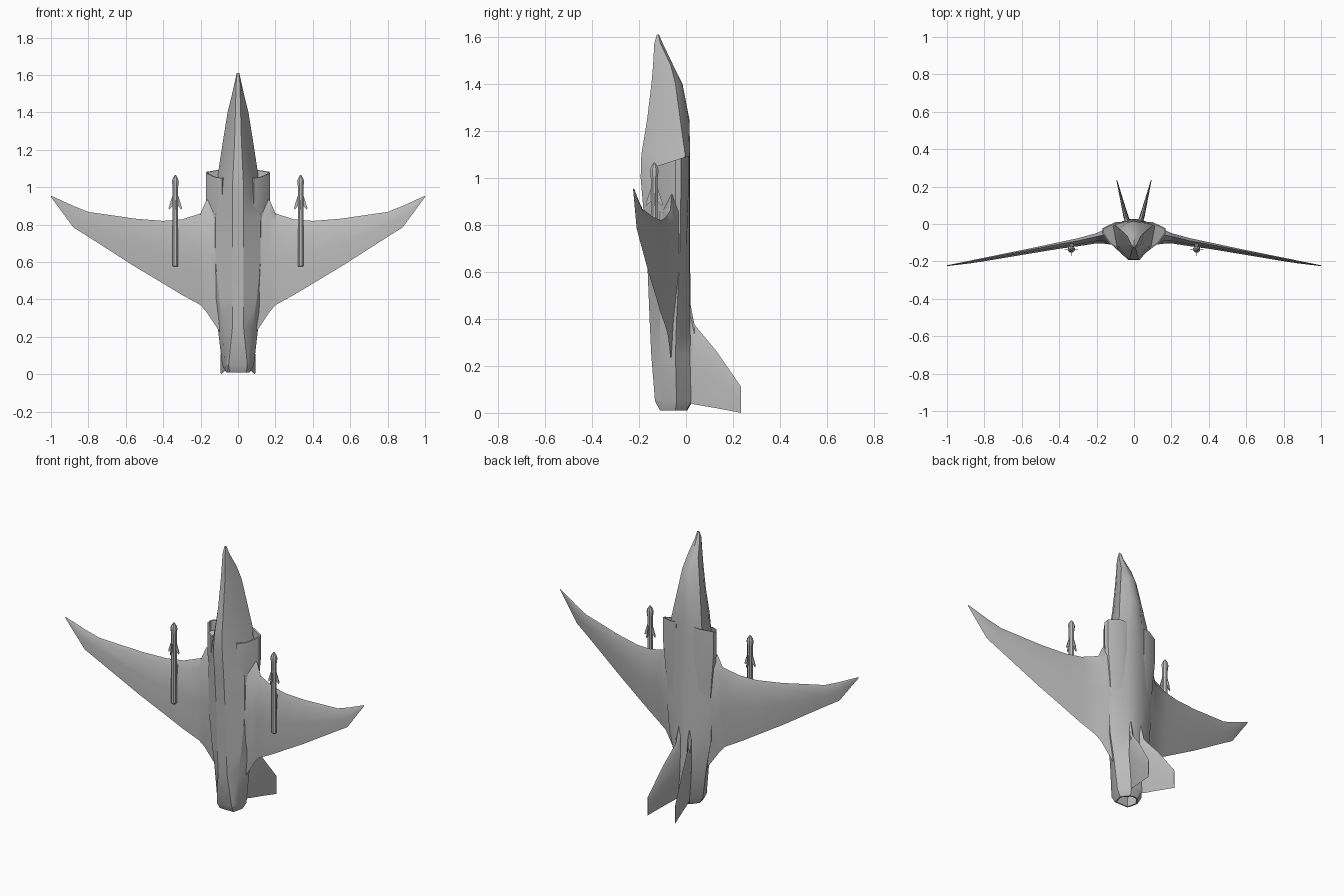
import bpy, bmesh, math
from mathutils import Vector

if "Cube" in bpy.data.objects:
    bpy.data.objects.remove(bpy.data.objects["Cube"])

grey = bpy.data.materials.new("airframe_grey")
grey.use_nodes = True
COLOUR = (0.5, 0.5, 0.5, 1)
grey.diffuse_color = COLOUR
grey.node_tree.nodes["Principled BSDF"].inputs["Base Color"].default_value = COLOUR


def finish(bm, name, angle=28):
    bmesh.ops.recalc_face_normals(bm, faces=bm.faces)
    mesh = bpy.data.meshes.new(name)
    bm.to_mesh(mesh)
    bm.free()
    obj = bpy.data.objects.new(name, mesh)
    bpy.context.collection.objects.link(obj)
    mesh.materials.append(grey)
    bpy.ops.object.select_all(action='DESELECT')
    obj.select_set(True)
    bpy.context.view_layer.objects.active = obj
    bpy.ops.object.shade_smooth_by_angle(angle=math.radians(angle))
    return obj


def loft(name, rings, recess=None, angle=28):
    """Skin closed rings of points; recess = (inset, depth vector) hollows the first cap."""
    bm = bmesh.new()
    loops = [[bm.verts.new(p) for p in ring] for ring in rings]
    n = len(loops[0])
    for a, b in zip(loops, loops[1:]):
        for i in range(n):
            j = (i + 1) % n
            bm.faces.new((a[i], a[j], b[j], b[i]))
    cap = bm.faces.new(loops[0][::-1])
    bm.faces.new(loops[-1])
    if recess:
        bmesh.ops.recalc_face_normals(bm, faces=bm.faces)
        bmesh.ops.inset_region(bm, faces=[cap], thickness=recess[0])
        inner = bmesh.ops.extrude_discrete_faces(bm, faces=[cap])["faces"]
        bmesh.ops.translate(bm, verts=inner[0].verts, vec=Vector(recess[1]))
    return finish(bm, name, angle)


# Fuselage: z, belly half width and y, chine x and y, shoulder x and y, spine y
stations = [
    (0.01, .045, -.11, .055, -.08, .062, -.045, .005),
    (0.05, .05, -.132, .072, -.095, .085, -.04, .028),
    (0.25, .03, -.148, .08, -.11, .108, -.045, .024),
    (0.40, .03, -.155, .10, -.11, .14, -.04, .02),
    (0.60, .03, -.163, .12, -.11, .15, -.03, .018),
    (0.85, .03, -.18, .12, -.11, .14, -.02, .018),
    (1.00, .03, -.193, .09, -.12, .115, -.015, .018),
    (1.10, .025, -.19, .07, -.12, .103, -.004, .018),
    (1.25, .018, -.165, .05, -.11, .08, -.025, .014),
    (1.40, .014, -.147, .036, -.11, .056, -.045, -.015),
    (1.48, .012, -.14, .025, -.115, .036, -.065, -.055),
    (1.57, .009, -.135, .014, -.125, .016, -.108, -.098),
    (1.61, .004, -.124, .006, -.121, .007, -.118, -.115),
]
rings = []
for z, bx, by, cx, cy, sx, sy, ty in stations:
    half = [(bx, by), (cx, cy), (sx, sy), (sx * .42, ty - .004)]
    outline = half + [(0, ty)] + [(-x, y) for x, y in reversed(half)]
    rings.append([(x, y, z) for x, y in outline])
loft("fuselage", rings, recess=(0.009, (0, 0, 0.06)))

# Wing: x, leading z, trailing z, leading y, trailing y, half thickness
wing_stations = [
    (0.08, .96, .20, -.06, -.06, .055),
    (0.17, .93, .335, -.06, -.078, .035),
    (0.20, .86, .37, -.067, -.088, .026),
    (0.30, .828, .425, -.09, -.108, .02),
    (0.40, .82, .485, -.108, -.125, .016),
    (0.55, .832, .575, -.137, -.153, .012),
    (0.80, .868, .735, -.185, -.197, .008),
    (0.88, .90, .785, -.2, -.21, .006),
    (1.00, .955, .948, -.222, -.224, .002),
]


def blade(le, te, off, lead=0.12):
    """Lens section between leading and trailing points."""
    le, te, off = Vector(le), Vector(te), Vector(off)
    front, mid = le.lerp(te, lead), le.lerp(te, .5)
    return [le, front + off * .8, mid + off, te, mid - off, front - off * .8]


# Intake outline around the side of the fuselage
intake_outline = [(.06, .012), (.10, .01), (.168, -.022), (.172, -.045),
                  (.132, -.104), (.085, -.135), (.06, -.10)]

# Fin: height y, leading z, trailing z, x, half thickness
fin_stations = [
    (0.0, .56, .05, .03, .014),
    (.036, .375, .036, .042, .014),
    (.13, .262, .02, .066, .008),
    (.235, .11, 0, .092, .002),
]

MISSILE = Vector((.335, -.135, 0))
missile_profile = [(.575, .012), (.58, .016), (.86, .016), (1.0, .016),
                   (1.03, .02), (1.045, .016), (1.065, .003)]

for side, s in (("left", 1), ("right", -1)):
    loft(side + "_wing", [
        blade((s * x, yl, zl), (s * x, yt, zt), (0, t, 0))
        for x, zl, zt, yl, yt, t in wing_stations], angle=40)

    # Slanted lip fading into the body
    intake = [[(s * x, y, 1.09 + .32 * y) for x, y in intake_outline]]
    for z, k in ((.93, 1), (.80, .93), (.55, .8)):
        intake.append([(s * x * k, y * k - (1 - k) * .05, z) for x, y in intake_outline])
    loft(side + "_intake", intake, recess=(0.008, (0, 0, -.06)))

    loft(side + "_fin", [
        blade((s * x, y, zl), (s * x, y, zt), (t, 0, 0))
        for y, zl, zt, x, t in fin_stations])

    # Missile body, pylon and cross of swept fins
    centre = Vector((s * MISSILE.x, MISSILE.y, 0))
    loft(side + "_missile_body", [
        [centre + Vector((r * math.cos(a * math.tau / 8 + .39),
                          r * math.sin(a * math.tau / 8 + .39), z)) for a in range(8)]
        for z, r in missile_profile])
    loft(side + "_missile_pylon", [
        [centre + Vector((x, y, z)) for x, y in ((-.008, 0), (.008, 0), (.008, .03), (-.008, .03))]
        for z in (.60, .80)])
    for i in range(4):
        a = i * math.tau / 4
        out = Vector((math.cos(a), math.sin(a), 0))
        thick = Vector((-out.y, out.x, 0)) * .002
        plate = [centre + out * r + Vector((0, 0, z))
                 for r, z in ((.01, .97), (.036, .89), (.033, .88), (.01, .905))]
        loft(f"{side}_missile_fin_{i + 1}",
             [[p - thick for p in plate], [p + thick for p in plate]])
